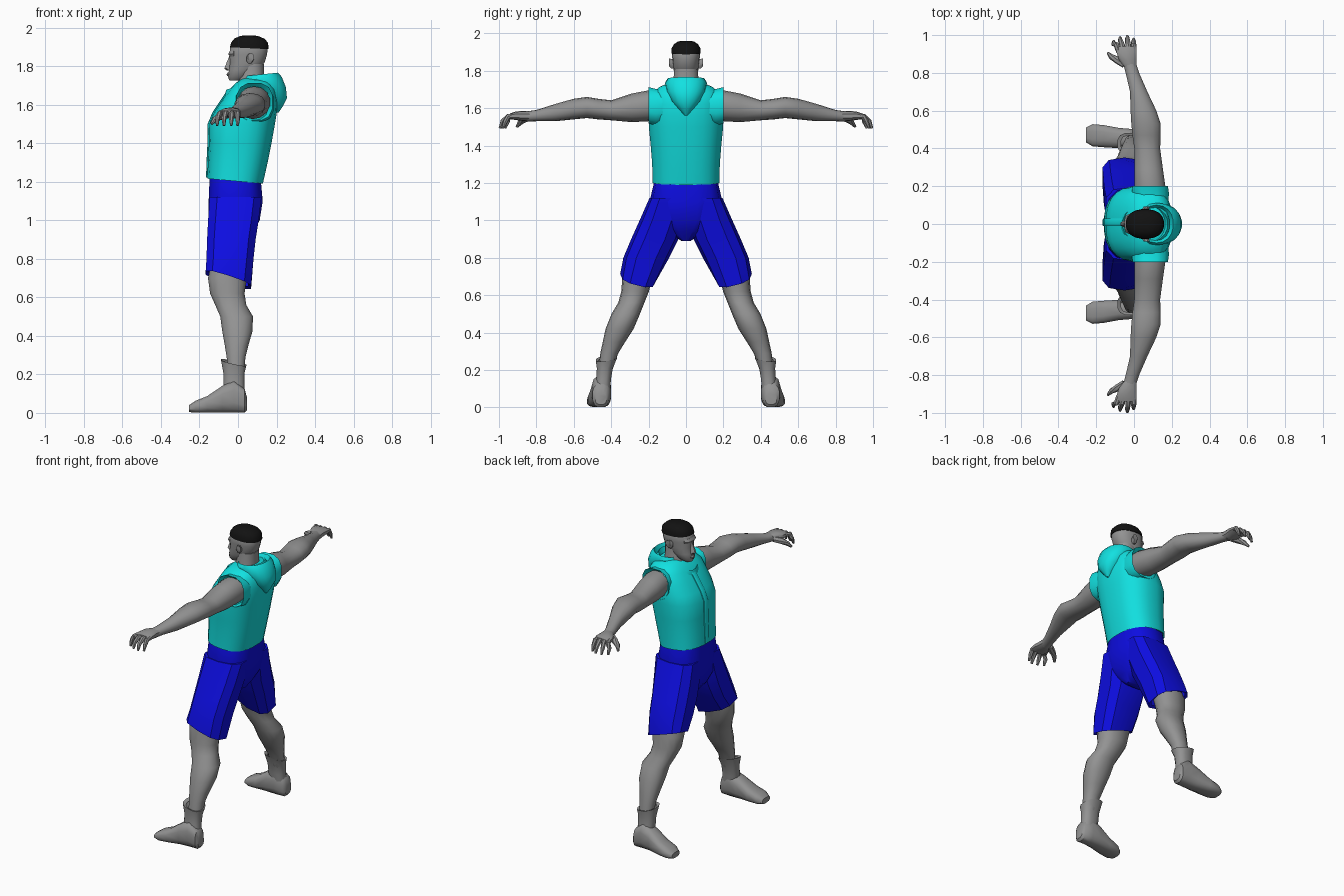
import bpy, bmesh, math
from mathutils import Vector


def material(name, rgb):
    m = bpy.data.materials.new(name)
    m.diffuse_color = (*rgb, 1)
    return m


SKIN = material("grey_skin", (0.29, 0.29, 0.29))
TEAL = material("teal_cloth", (0.006, 0.75, 0.75))
BLUE = material("blue_cloth", (0.004, 0.004, 0.75))
HAIR = material("black_hair", (0.006, 0.006, 0.006))


def build(name, rings, mat, caps=(True, True), angle=40):
    """Skin a list of point rings into one mesh."""
    bm = bmesh.new()
    vs = [[bm.verts.new(p) for p in r] for r in rings]
    n = len(vs[0])
    for a, b in zip(vs, vs[1:]):
        for i in range(n):
            j = (i + 1) % n
            bm.faces.new((a[i], a[j], b[j], b[i]))
    if caps[0]:
        bm.faces.new(vs[0])
    if caps[1]:
        bm.faces.new(vs[-1])
    bmesh.ops.recalc_face_normals(bm, faces=bm.faces)
    me = bpy.data.meshes.new(name)
    bm.to_mesh(me)
    bm.free()
    me.materials.append(mat)
    ob = bpy.data.objects.new(name, me)
    bpy.context.collection.objects.link(ob)
    bpy.ops.object.select_all(action='DESELECT')
    ob.select_set(True)
    bpy.context.view_layer.objects.active = ob
    bpy.ops.object.shade_smooth_by_angle(angle=math.radians(angle))
    return ob


def loft(name, axis, rows, mat, n=14, power=2.3, s=1, caps=(True, True), angle=40):
    """Rows: position on axis, u min, u max, v min, v max, optional tilt by u and v."""
    rings = []
    for row in rows:
        t, u0, u1, v0, v1 = row[:5]
        ku, kv = row[5:] if len(row) > 5 else (0, 0)
        ring = []
        for i in range(n):
            a = math.tau * (i + 0.5) / n
            c, d = math.cos(a), math.sin(a)
            du = math.copysign(abs(c) ** (2 / power), c) * (u1 - u0) / 2
            dv = math.copysign(abs(d) ** (2 / power), d) * (v1 - v0) / 2
            u, v, w = (u0 + u1) / 2 + du, (v0 + v1) / 2 + dv, t + ku * du + kv * dv
            x, y, z = {'x': (w, u, v), 'y': (u, w, v), 'z': (u, v, w)}[axis]
            ring.append((x, y * s, z))
        rings.append(ring)
    return build(name, rings, mat, caps, angle)


def tube(name, pts, radii, mat, n=8, s=1):
    """Round limb swept along a few points."""
    pts = [Vector((x, y * s, z)) for x, y, z in pts]
    rings = []
    for i, p in enumerate(pts):
        d = (pts[min(i + 1, len(pts) - 1)] - pts[max(i - 1, 0)]).normalized()
        side = d.cross(Vector((0.9, 0, 0.43))).normalized()
        up = side.cross(d)
        rings.append([p + radii[i] * (side * math.cos(math.tau * k / n)
                                      + up * math.sin(math.tau * k / n)) for k in range(n)])
    return build(name, rings, mat)


# Head and neck
loft("head", 'z', [(1.725, -.045, .02, -.027, .027), (1.745, -.053, .06, -.048, .048),
                   (1.78, -.048, .105, -.062, .062), (1.82, -.042, .14, -.069, .069),
                   (1.86, -.046, .152, -.073, .073), (1.90, -.041, .156, -.076, .076),
                   (1.93, -.02, .14, -.06, .06)], SKIN, 18)
loft("neck", 'z', [(1.58, -.03, .14, -.10, .10), (1.68, -.015, .14, -.078, .078),
                   (1.75, .01, .135, -.068, .068), (1.81, .01, .135, -.064, .064)], SKIN, 16)
loft("nose", 'z', [(1.777, -.058, -.02, -.017, .017), (1.787, -.073, -.02, -.017, .017),
                   (1.82, -.06, -.02, -.010, .010), (1.852, -.046, -.02, -.008, .008)], SKIN, 8)
loft("lips", 'z', [(1.748, -.056, -.02, -.014, .014), (1.757, -.061, -.02, -.022, .022),
                   (1.766, -.056, -.02, -.014, .014)], SKIN, 8)
loft("brow", 'z', [(1.85, -.043, 0, -.05, .05), (1.863, -.052, 0, -.054, .054),
                   (1.88, -.043, 0, -.05, .05)], SKIN, 10)
loft("hair", 'z', [(1.893, -.043, .16, -.079, .079, -.05, 0),
                   (1.922, -.037, .157, -.077, .077), (1.943, -.02, .137, -.064, .064),
                   (1.956, .01, .105, -.043, .043), (1.96, .035, .08, -.02, .02)], HAIR, 20)

# Vest body with its front flap
loft("vest", 'z', [(1.225, -.14, .11, -.16, .16, -.09, 0), (1.203, -.16, .13, -.18, .18, -.09, 0),
                   (1.30, -.157, .155, -.182, .182), (1.40, -.152, .175, -.19, .19),
                   (1.50, -.15, .193, -.20, .20), (1.56, -.125, .203, -.20, .20),
                   (1.62, -.085, .205, -.195, .195), (1.68, -.045, .197, -.185, .185),
                   (1.715, -.01, .175, -.14, .14), (1.735, .02, .15, -.09, .09)], TEAL, 24, 2.5)
front = [(1.222, -.161), (1.3, -.159), (1.4, -.154), (1.5, -.153), (1.56, -.128), (1.62, -.088), (1.67, -.055)]
loft("vest_front_flap", 'z', [(z, x - .005, x + .02, -.012, .03) for z, x in front], TEAL, 8, 6)

# Hood lying on the back and collar round the neck
loft("hood", 'z', [(1.56, .19, .212, -.006, .006), (1.59, .16, .232, -.035, .035),
                   (1.635, .11, .255, -.075, .075), (1.69, .05, .25, -.105, .105),
                   (1.735, .02, .228, -.112, .112, .1, 0), (1.757, .03, .208, -.10, .10, .1, 0),
                   (1.725, .04, .19, -.082, .082)], TEAL, 18, 2.2, caps=(True, False))
loft("collar", 'z', [(1.655, -.07, .18, -.125, .125, .3, 0), (1.695, -.07, .19, -.118, .118, .33, 0),
                     (1.717, -.062, .18, -.10, .10, .33, 0),
                     (1.685, -.04, .165, -.08, .08, .33, 0)], TEAL, 18, 2.1, caps=(False, False))

# Shorts seat
loft("shorts_seat", 'z', [(1.215, -.15, .12, -.168, .168), (1.10, -.155, .131, -.195, .195),
                          (1.0, -.155, .115, -.17, .17), (.94, -.13, .085, -.10, .10),
                          (.89, -.09, .05, -.025, .025)], BLUE, 14, 2.8)

for s, side in ((-1, "left"), (1, "right")):
    # Armhole rim and ear
    loft("vest_armhole_" + side, 'y', [(.10, .0, .18, 1.52, 1.70), (.16, -.015, .188, 1.505, 1.705),
                                       (.20, -.01, .182, 1.515, 1.715), (.16, .01, .16, 1.53, 1.68)],
         TEAL, 12, 2.6, s, (False, False))
    loft("ear_" + side, 'y', [(.06, .045, .075, 1.81, 1.86), (.08, .042, .08, 1.81, 1.865),
                              (.092, .05, .085, 1.825, 1.868)], SKIN, 8, 2, s)

    # Arm from shoulder to wrist
    loft("arm_" + side, 'y', [(.12, .01, .165, 1.54, 1.69), (.20, .0, .168, 1.53, 1.695),
                              (.29, .0, .155, 1.525, 1.678), (.40, .0, .14, 1.535, 1.642),
                              (.47, -.01, .143, 1.54, 1.65), (.53, -.016, .143, 1.547, 1.66),
                              (.60, -.02, .12, 1.54, 1.65), (.70, -.022, .072, 1.53, 1.622),
                              (.80, -.045, .028, 1.53, 1.59), (.85, -.058, .012, 1.527, 1.583)],
         SKIN, 14, 2.1, s)
    # Palm, fingers and thumb
    loft("palm_" + side, 'y', [(.835, -.055, .015, 1.53, 1.583), (.87, -.082, .014, 1.53, 1.586),
                               (.91, -.095, .016, 1.537, 1.582), (.94, -.09, .014, 1.54, 1.572)],
         SKIN, 10, 2.6, s)
    for i, (x0, x1, tip) in enumerate([(-.08, -.108, .968), (-.054, -.073, .988),
                                       (-.027, -.035, .995), (-.002, -.002, .98)]):
        tube(f"finger_{i + 1}_{side}", [(x0, .91, 1.56), ((x0 + x1) / 2, .95, 1.555),
                                        (x1, tip - .015, 1.53), (x1, tip, 1.492)],
             (.014, .015, .013, .007), SKIN, 7, s)
    tube("thumb_" + side, [(-.05, .845, 1.55), (-.088, .868, 1.54), (-.12, .885, 1.525),
                           (-.138, .905, 1.50)], (.02, .02, .015, .007), SKIN, 7, s)

    # Shorts leg with open hem
    loft("shorts_leg_" + side, 'z', [(1.12, -.152, .127, .0, .195), (1.0, -.16, .112, .01, .248),
                                     (.90, -.165, .096, .04, .293), (.80, -.168, .085, .09, .335),
                                     (.69, -.172, .072, .165, .352, -.32, .25),
                                     (.70, -.155, .055, .18, .335, -.32, .25)],
         BLUE, 10, 2.8, s, (True, False), 25)
    # Bare leg
    loft("leg_" + side, 'z', [(.82, -.13, .05, .13, .31), (.70, -.158, .048, .18, .34),
                              (.62, -.147, .036, .198, .346), (.56, -.12, .045, .222, .362),
                              (.50, -.094, .08, .246, .398), (.42, -.083, .076, .28, .43),
                              (.35, -.07, .055, .325, .445), (.29, -.06, .04, .362, .458),
                              (.18, -.05, .03, .40, .47)], SKIN, 14, 2.2, s)
    # Boot shaft and foot
    loft("boot_shaft_" + side, 'z', [(.05, -.06, .04, .408, .495), (.15, -.078, .034, .40, .48),
                                     (.21, -.078, .036, .39, .478), (.262, -.09, .045, .366, .484, -.22, -.15),
                                     (.255, -.07, .03, .38, .47, -.22, -.15)],
         SKIN, 12, 2.5, s, (True, False))
    loft("boot_foot_" + side, 'x', [(.048, .425, .485, .015, .075), (.035, .41, .50, 0, .125),
                                    (-.02, .40, .505, 0, .17), (-.08, .40, .51, 0, .143),
                                    (-.16, .405, .525, 0, .088), (-.22, .41, .53, 0, .064),
                                    (-.255, .432, .512, .004, .04)], SKIN, 12, 2.8, s)
